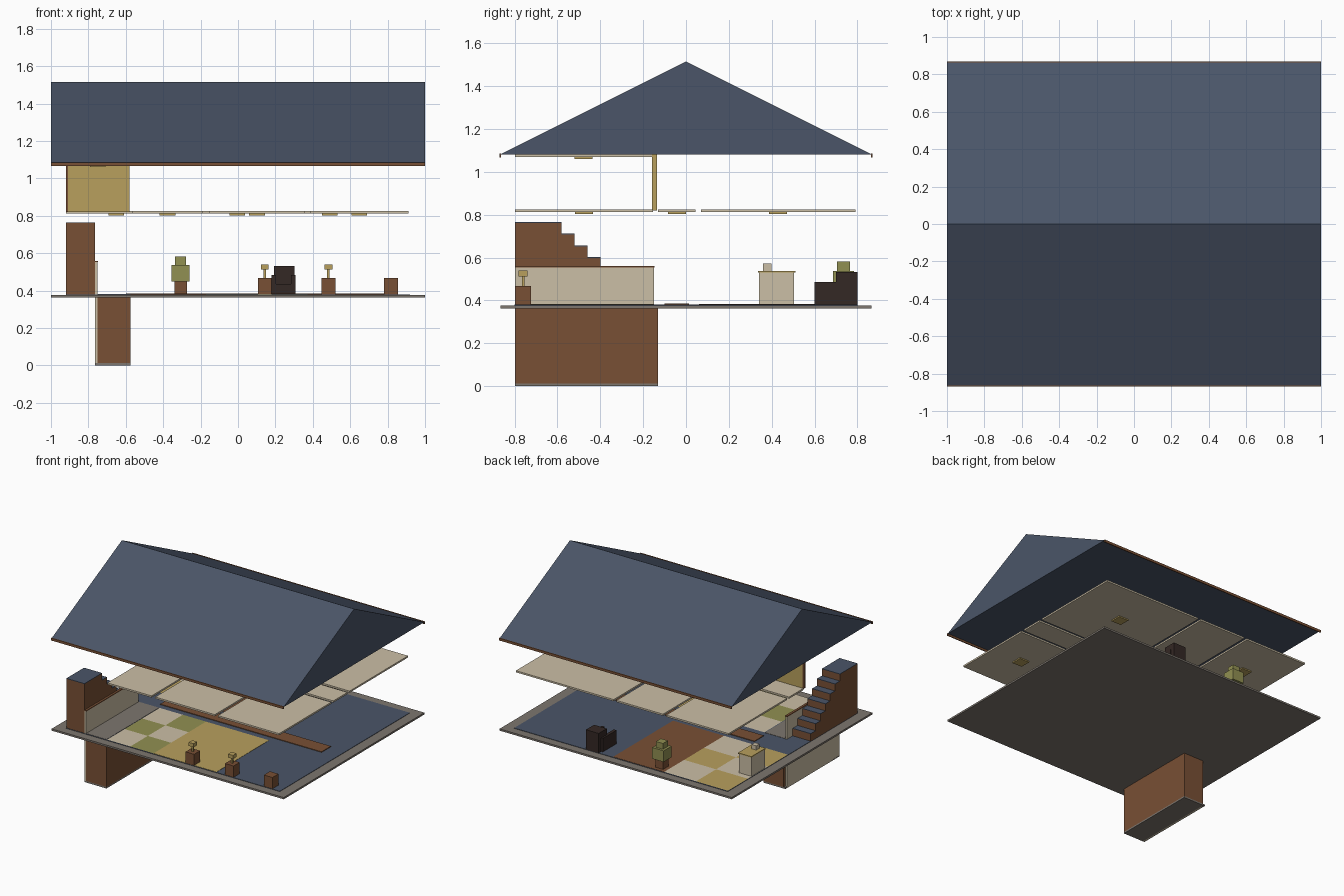
import bpy

if "Cube" in bpy.data.objects:
    bpy.data.objects.remove(bpy.data.objects["Cube"])


def material(name, r, g, b):
    m = bpy.data.materials.new(name)
    m.diffuse_color = (r, g, b, 1)
    m.use_nodes = True
    m.node_tree.nodes["Principled BSDF"].inputs["Base Color"].default_value = m.diffuse_color
    return m


NAVY = material("slate blue", 0.069, 0.091, 0.138)
BROWN = material("wood brown", 0.190, 0.080, 0.035)
BEIGE = material("beige", 0.600, 0.520, 0.380)
YELLOW = material("mustard", 0.479, 0.352, 0.110)
GREEN = material("olive green", 0.283, 0.279, 0.085)
DARK = material("dark leather", 0.034, 0.021, 0.018)
GREY = material("stone grey", 0.205, 0.181, 0.156)


def mesh(name, verts, faces, mat):
    me = bpy.data.meshes.new(name)
    me.from_pydata(verts, [], faces)
    me.materials.append(mat)
    ob = bpy.data.objects.new(name, me)
    bpy.context.collection.objects.link(ob)
    return ob


def prism(name, profile, x0, x1, mat):
    """Extrude a (y, z) outline, counter-clockwise, along x."""
    n = len(profile)
    verts = [(x, y, z) for x in (x0, x1) for y, z in profile]
    faces = [tuple(reversed(range(n))), tuple(range(n, 2 * n))]
    faces += [(i, (i + 1) % n, n + (i + 1) % n, n + i) for i in range(n)]
    return mesh(name, verts, faces, mat)


def box(name, x, y, z, mat):
    return prism(name, [(y[0], z[0]), (y[1], z[0]), (y[1], z[1]), (y[0], z[1])], x[0], x[1], mat)


def checker(name, x, y, z, cols, rows, mats):
    """Floor plate with tiles coloured by parity."""
    dx, dy = (x[1] - x[0]) / cols, (y[1] - y[0]) / rows
    nv = cols + 1
    verts = [(x[0] + i * dx, y[0] + j * dy, z) for j in range(rows + 1) for i in range(nv)]
    faces = [(j * nv + i, j * nv + i + 1, (j + 1) * nv + i + 1, (j + 1) * nv + i)
             for j in range(rows) for i in range(cols)]
    ob = mesh(name, verts, faces, mats[0])
    ob.data.materials.append(mats[1])
    for k, p in enumerate(ob.data.polygons):
        p.material_index = (k % cols + k // cols) % 2


# Roof and eave boards
prism("roof", [(-0.865, 1.082), (0.865, 1.082), (0, 1.515)], -1, 1, NAVY)
for side, s in (("front", -1), ("back", 1)):
    box(side + "_eave_board", (-1, 1), sorted((s * 0.863, s * 0.87)), (1.067, 1.086), BROWN)

# Main slab and floor coverings
F = 0.380
box("floor_slab", (-1, 1), (-0.865, 0.865), (0.363, 0.377), GREY)
box("blue_floor", (-0.92, 0.92), (-0.80, 0.80), (0.377, F), NAVY)
box("stairwell_floor", (-0.75, -0.575), (-0.797, -0.15), (F, F + 0.002), GREY)
checker("bath_floor", (-0.57, -0.17), (-0.797, -0.15), F + 0.002, 2, 3, (BEIGE, GREEN))
box("front_room_carpet", (-0.17, 0.372), (-0.797, -0.15), (F, F + 0.002), YELLOW)
box("hall_runner", (-0.60, 0.79), (-0.10, 0.015), (F, F + 0.005), BROWN)
checker("kitchen_floor", (-0.92, -0.37), (0.06, 0.797), F + 0.002, 2, 3, (YELLOW, BEIGE))
box("back_room_carpet", (-0.37, 0.07), (0.06, 0.797), (F, F + 0.002), BROWN)

# Ceiling panels, each with a lamp plate under its centre
ZC = (0.812, 0.825)
FRONT, HALL, BACK = (-0.797, -0.155), (-0.13, 0.045), (0.07, 0.79)
panels = [
    ("bath", (-0.567, -0.187), FRONT, ZC, True),
    ("front_room", (-0.155, 0.358), FRONT, ZC, True),
    ("front_bedroom", (0.385, 0.912), FRONT, ZC, True),
    ("hall", (-0.92, 0.912), HALL, ZC, True),
    ("kitchen", (-0.92, -0.382), BACK, ZC, True),
    ("back_room", (-0.355, 0.045), BACK, ZC, False),
    ("back_bedroom", (0.07, 0.912), BACK, ZC, True),
    ("stair", (-0.92, -0.58), (-0.797, -0.158), (1.069, 1.082), True),
]
for name, x, y, z, lamp in panels:
    box(name + "_ceiling", x, y, z, BEIGE)
    if lamp:
        cx, cy = sum(x) / 2, sum(y) / 2
        box(name + "_ceiling_lamp", (cx - 0.042, cx + 0.042), (cy - 0.042, cy + 0.042),
            (z[0] - 0.009, z[0]), YELLOW)

# Upper wall at the head of the stairs
box("upper_wall", (-0.908, -0.58), (-0.158, -0.135), (0.82, 1.082), YELLOW)
box("upper_wall_end", (-0.92, -0.908), (-0.158, -0.135), (0.82, 1.075), BROWN)

# Lower stair block and the side wall running up through the slab
box("lower_stair_base", (-0.765, -0.575), (-0.797, -0.13), (0.0, 0.012), GREY)
box("lower_stair_block", (-0.75, -0.575), (-0.797, -0.145), (0.012, 0.363), BROWN)
box("lower_stair_riser", (-0.75, -0.575), (-0.145, -0.13), (0.012, 0.363), BROWN)
box("stair_side_wall", (-0.765, -0.75), (-0.797, -0.15), (0.0, 0.553), BEIGE)
box("side_wall_cap", (-0.767, -0.748), (-0.797, -0.148), (0.553, 0.56), BROWN)

# Upper stairs: stepped profile with blue treads
outline = [(-0.797, F), (-0.22, F)]
y, z = -0.22, F
for i in range(7):
    z += 0.0545
    y_in = y - 0.06 if i < 6 else -0.797
    outline += [(y, z), (y_in, z)]
    box("tread_%d" % (i + 1), (-0.92, -0.765), (y_in, y), (z, z + 0.004), NAVY)
    y = y_in
prism("upper_stairs", outline, -0.92, -0.765, BROWN)

# Three side tables, two with lamps
for i, (cx, lamp) in enumerate(((0.143, True), (0.483, True), (0.818, False)), 1):
    cy = -0.76
    box("side_table_%d" % i, (cx - 0.037, cx + 0.037), (cy - 0.037, cy + 0.037), (F, 0.468), BROWN)
    if lamp:
        box("lamp_stem_%d" % i, (cx - 0.006, cx + 0.006), (cy - 0.006, cy + 0.006), (0.468, 0.512), YELLOW)
        box("lamp_shade_%d" % i, (cx - 0.021, cx + 0.021), (cy - 0.021, cy + 0.021), (0.512, 0.54), YELLOW)

# Armchair
box("chair_seat", (0.19, 0.30), (0.605, 0.70), (F, 0.435), DARK)
box("chair_back", (0.192, 0.302), (0.70, 0.80), (F, 0.532), DARK)
for side, x0 in (("left", 0.178), ("right", 0.283)):
    box(side + "_chair_arm", (x0, x0 + 0.024), (0.60, 0.77), (F, 0.485), DARK)

# Potted plant
for name, r, z0, z1, mat in (("plant_pot", 0.033, F, 0.45, BROWN),
                             ("lower_leaves", 0.049, 0.45, 0.537, GREEN),
                             ("upper_leaves", 0.030, 0.537, 0.582, GREEN)):
    box(name, (-0.307 - r, -0.307 + r), (0.735 - r, 0.735 + r), (z0, z1), mat)

# Kitchen counter
box("counter", (-0.917, -0.81), (0.34, 0.505), (F, 0.53), BEIGE)
box("counter_top", (-0.92, -0.805), (0.335, 0.51), (0.53, 0.538), YELLOW)
box("counter_box", (-0.885, -0.845), (0.36, 0.40), (0.538, 0.571), BEIGE)
